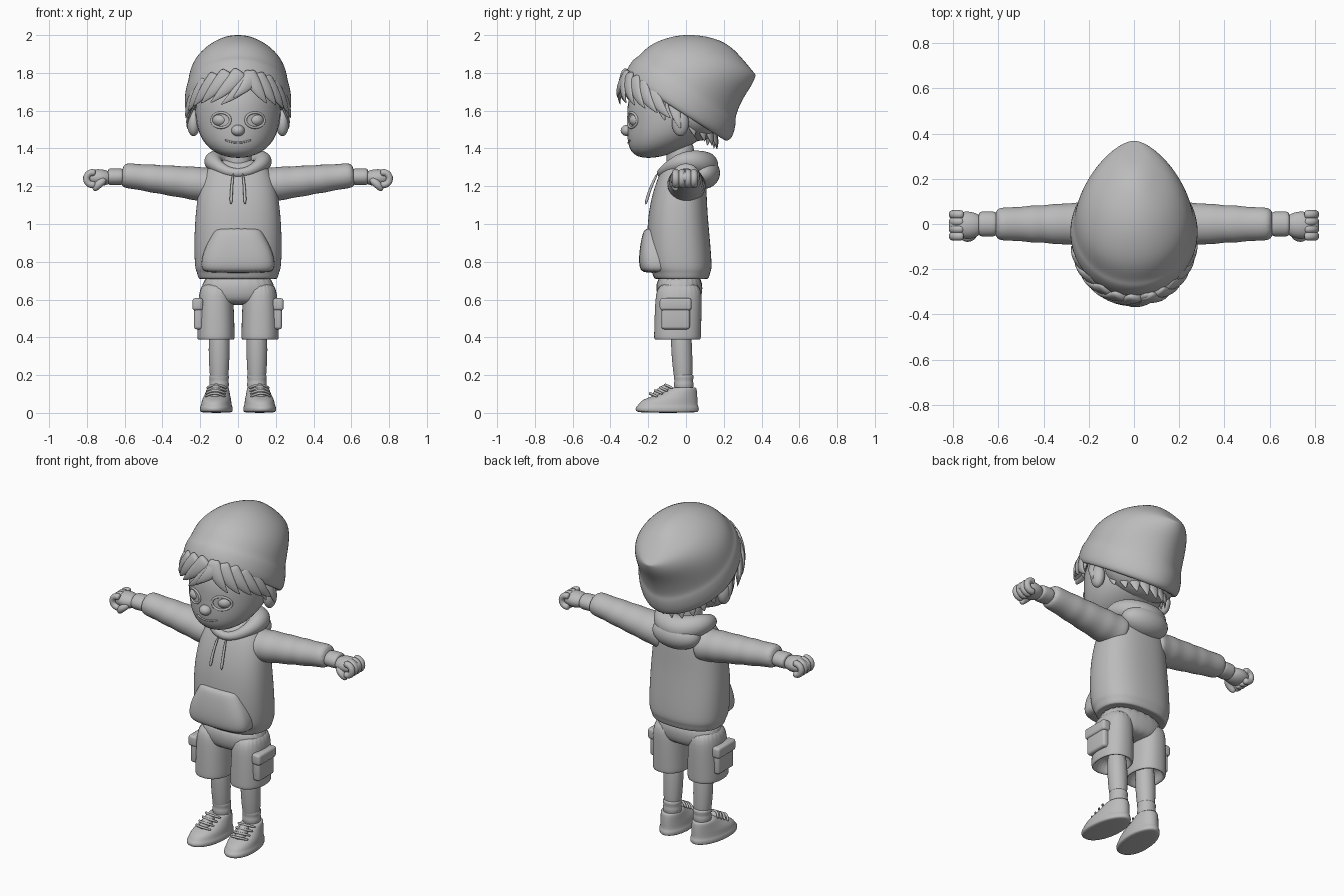
import bpy, bmesh
from math import sin, cos, pi, radians, sqrt
from mathutils import Vector, Matrix

if "Cube" in bpy.data.objects:
    bpy.data.objects.remove(bpy.data.objects["Cube"])

GREY = (.5, .5, .5, 1)
grey = bpy.data.materials.new("clay grey")
grey.use_nodes = True
grey.diffuse_color = GREY
grey.node_tree.nodes["Principled BSDF"].inputs["Base Color"].default_value = GREY


def finish(bm, name, mirror=False, subdivide=2, bevel=0):
    """Turn a bmesh into a smooth object, mirrored to the other side if asked."""
    bmesh.ops.recalc_face_normals(bm, faces=bm.faces)
    mesh = bpy.data.meshes.new(name)
    bm.to_mesh(mesh)
    bm.free()
    mesh.materials.append(grey)
    mesh.shade_smooth()
    obj = bpy.data.objects.new(name, mesh)
    bpy.context.collection.objects.link(obj)
    if bevel:
        rounding = obj.modifiers.new("rounding", "BEVEL")
        rounding.width, rounding.segments = bevel, 4
    if mirror:
        obj.modifiers.new("mirror", "MIRROR").use_mirror_merge = False
    if subdivide:
        smooth = obj.modifiers.new("smooth", "SUBSURF")
        smooth.levels = smooth.render_levels = subdivide


def skin(bm, rings, sides, power=2, pinch=0, closed=False):
    """Join rings given as (centre, cosine axis, sine axis)."""
    def square(value):
        return abs(value) ** (2 / power) * (1 if value > 0 else -1)
    loops = []
    for centre, u, v in rings:
        loop = []
        for i in range(sides):
            c, s = cos(2 * pi * i / sides), sin(2 * pi * i / sides)
            narrow = 1 - pinch * max(0, -c) ** 2
            loop.append(bm.verts.new(centre + u * square(c) + v * square(s) * narrow))
        loops.append(loop)
    pairs = list(zip(loops, loops[1:]))
    if closed:
        pairs.append((loops[-1], loops[0]))
    else:
        bm.faces.new(loops[0])
        bm.faces.new(loops[-1])
    for a, b in pairs:
        for i in range(sides):
            bm.faces.new((a[i - 1], a[i], b[i], b[i - 1]))


def loft(name, rows, cx=0, mirror=False, turn=Matrix(), **options):
    """Rows are (z, front, back, half width) or (front y, z, back y, z, half width)."""
    rings = []
    for *points, half in rows:
        if len(points) < 4:
            z, front_y, back_y = points
            points = front_y, z, back_y, z
        front, back = Vector((cx, *points[:2])), Vector((cx, *points[2:]))
        rings.append(((front + back) / 2, (front - back) / 2, Vector((half, 0, 0))))
    bm = bmesh.new()
    skin(bm, rings, sides=24, **options)
    bm.transform(turn)
    finish(bm, name, mirror)


def sweep(bm, points, radii, ref=(0, 1, 0), flat=1, closed=False):
    """Run a round or flattened section along a path."""
    points, rings, last = [Vector(p) for p in points], [], len(points) - 1
    for i, (point, radius) in enumerate(zip(points, radii)):
        ahead = points[(i + 1) % len(points)] if closed else points[min(i + 1, last)]
        behind = points[i - 1] if closed or i else point
        along = (ahead - behind).normalized()
        u = along.cross(Vector(ref)).normalized() * radius
        rings.append((point, u, u.cross(along) * flat))
    skin(bm, rings, sides=12, closed=closed)


def tube(name, points, radii, mirror=False, **options):
    bm = bmesh.new()
    sweep(bm, points, radii, **options)
    finish(bm, name, mirror)


def sphere(loc, size):
    bm = bmesh.new()
    bmesh.ops.create_uvsphere(bm, u_segments=32, v_segments=24, radius=1,
                              matrix=Matrix.Translation(loc) @ Matrix.Diagonal((*size, 1)))
    return bm


def ball(name, loc, size, mirror=False):
    finish(sphere(loc, size), name, mirror, subdivide=0)


def block(name, loc, size):
    bm = bmesh.new()
    bmesh.ops.create_cube(bm, size=1, matrix=Matrix.Translation(loc) @ Matrix.Diagonal((*size, 1)))
    finish(bm, name, mirror=True, subdivide=0, bevel=.015)


def circle(count):
    return [2 * pi * i / count for i in range(count)]


# Head: an egg whose lower half is pushed forward and widened into a jaw
SKULL, SKULL_SIZE, JAW, CHEEK = Vector((0, -.07, 1.6)), Vector((.225, .24, .25)), .13, .15


def jaw_amount(z):
    return max(0, (SKULL.z - z) / SKULL_SIZE.z) ** 2


def face_point(x, z):
    """Find the point on the front of the face at a given width and height."""
    low = jaw_amount(z)
    across = x / SKULL_SIZE.x / (1 + CHEEK * low)
    depth = SKULL_SIZE.y * sqrt(max(0, 1 - low - across ** 2))
    return Vector((x, SKULL.y - depth - JAW * low, z))


head = sphere(SKULL, SKULL_SIZE)
for vert in head.verts:
    low = jaw_amount(vert.co.z)
    vert.co.x *= 1 + CHEEK * low
    vert.co.y -= JAW * low
finish(head, "head", subdivide=0)
tube("neck", [(0, -.03, z) for z in (1.25, 1.35, 1.45)], [.08, .075, .08])

# Face
EYE_X, EYE_Z = .09, 1.55
ball("nose", face_point(0, 1.495), (.035, .035, .03))
ball("ear", (.235, -.03, 1.535), (.035, .045, .07), mirror=True)
ball("eye", face_point(EYE_X, EYE_Z) + Vector((0, .037, 0)), (.047, .047, .038), mirror=True)
lid = [face_point(EYE_X + .05 * cos(a), EYE_Z + .04 * sin(a)) for a in circle(24)]
tube("eyelid", lid, [.007] * len(lid), mirror=True, closed=True)
smile = [face_point(.07 * s, 1.43 + .015 * s * s) for s in (-1, -.7, -.3, 0, .3, .7, 1)]
tube("mouth", smile, [.005] * len(smile))

# Hair: swept locks growing from under the hat, with a mass behind
ball("back_hair", (0, .06, 1.58), (.23, .14, .14))


def brim_height(y):
    return 1.57 - .63 * y


def scalp(angle, z, offset):
    a = radians(angle)
    return Vector((sin(a) * (.235 + offset), -.06 - cos(a) * (.26 + offset), z))


def lock(bm, start, end, drop, width, offset=0):
    """Add a tapered lock that starts under the brim and flicks outward."""
    top = brim_height(scalp(start, 0, offset).y) + .04
    root = scalp(start, top, offset)
    middle = scalp(start * .6 + end * .4, top - drop * .55, offset + .05)
    tip = scalp(end, top - drop, offset + .045)
    steps = [i / 7 for i in range(8)]
    path = [root.lerp(middle, t).lerp(middle.lerp(tip, t), t) for t in steps]
    outward = middle - Vector((0, -.06, middle.z))
    sweep(bm, path, [width * (1 - t * t) + .002 for t in steps], ref=outward, flat=.45)


hair = bmesh.new()
for start in range(20, -70, -16):
    lock(hair, start, start * .8 - 35, drop=.17, width=.042)
for start in range(12, 70, 12):
    lock(hair, start, start * 1.1 + 20, drop=.17, width=.042)
lock(hair, 22, -5, drop=.13, width=.04)
for side in (-1, 1):
    for angle in (72, 88):
        lock(hair, angle * side, (angle + 8) * side, drop=.15, width=.03, offset=-.01)
for angle in range(112, 250, 17):
    lock(hair, angle, angle + 6, drop=.14, width=.04, offset=-.08)
finish(hair, "hair_locks", subdivide=1)

# Knitted hat with a folded band and a floppy point behind
loft("hat", [(-.27, 1.77, .18, 1.47, .24), (-.31, 1.76, .21, 1.43, .27),
             (-.33, 1.8, .25, 1.45, .29), (-.28, 1.88, .27, 1.54, .28),
             (-.26, 1.88, .26, 1.56, .27), (-.2, 1.95, .3, 1.66, .26),
             (-.1, 1.99, .35, 1.73, .22), (.02, 2.01, .37, 1.78, .16),
             (.19, 1.98, .37, 1.79, .08), (.28, 1.9, .36, 1.8, .03)], pinch=.15)

# Hooded top: body, sleeves, hood, cords and front pocket
loft("hoodie_body", [(.72, -.14, .1, .19), (.7, -.17, .12, .21), (.75, -.18, .13, .22),
                     (.76, -.2, .14, .23), (.9, -.21, .13, .235), (1.1, -.2, .11, .225),
                     (1.28, -.14, .11, .19), (1.35, -.09, .05, .1)], power=2.4)
reach = [i / 12 for i in range(13)]
tube("sleeve", [(.1 + .52 * t, 0, 1.2 + .06 * t) for t in reach],
     [.1 - .035 * t + .003 * sin(t * 30) for t in reach], mirror=True, flat=1.1)
tube("cuff", [(x, 0, 1.25) for x in (.6, .63, .68, .69)], [.045, .046, .047, .04],
     mirror=True, flat=1.25)

rim, rim_radii = [], []
for a in circle(32):
    back = (1 - cos(a)) / 2
    rim.append((.13 * sin(a), -.015 - .115 * cos(a), 1.27 + .04 * back + .04 * sin(a) ** 2))
    rim_radii.append(.025 + .05 * back)
tube("hood_rim", rim, rim_radii, ref=(0, 0, 1), closed=True)
ball("hood_bag", (0, .09, 1.27), (.15, .09, .085))
tube("hood_cord", [(.025, -.15, 1.27), (.035, -.19, 1.19), (.037, -.215, 1.1)],
     [.007, .007, .01], mirror=True)
loft("front_pocket", [(.74, -.22, -.08, .17), (.76, -.25, -.06, .2), (.85, -.25, -.06, .19),
                      (.96, -.23, -.08, .13), (.98, -.21, -.09, .12)], power=3)

# Fists with curled fingers
ball("palm", (.74, -.005, 1.245), (.08, .06, .045), mirror=True)
fingers = bmesh.new()
for i in range(4):
    bends = [radians(bend) for bend in range(120, -160, -40)]
    sweep(fingers, [(.77 + .035 * cos(a), .032 * i - .054, 1.24 + .035 * sin(a)) for a in bends],
          [.02] * len(bends))
finish(fingers, "fingers", mirror=True)
tube("thumb", [(.7, -.045, 1.24), (.74, -.065, 1.21), (.765, -.05, 1.175)],
     [.02, .024, .014], mirror=True, ref=(1, 0, 0))

# Cargo shorts
loft("shorts_hips", [(.57, -.13, .06, .13), (.62, -.16, .09, .2), (.75, -.16, .09, .19)], power=2.4)
loft("shorts_leg", [(.46, -.12, .04, .07), (.39, -.15, .06, .08), (.385, -.17, .08, .1),
                    (.41, -.17, .08, .1), (.6, -.165, .085, .095), (.7, -.15, .08, .08)],
     cx=.117, mirror=True, power=2.3)
block("cargo_pocket", (.208, -.055, .515), (.05, .15, .145))
block("cargo_flap", (.213, -.055, .575), (.056, .168, .065))

# Legs and rolled socks
tube("leg", [(.1, -.01, .1), (.1, -.02, .27), (.1, -.03, .5)], [.045, .058, .06],
     mirror=True)
tube("sock", [(.1, -.012, .09 + .02 * i) for i in range(7)],
     [.05 + .006 * (i % 2) for i in range(7)], mirror=True)

# Laced shoes, toes turned slightly out
turn = Matrix.Translation((.104, 0, 0)) @ Matrix.Rotation(radians(6), 4, "Z")
loft("shoe", [(0, -.25, .06, .08), (.01, -.27, .07, .086), (.03, -.27, .07, .086),
              (.04, -.255, .062, .08), (.07, -.24, .062, .077), (.1, -.14, .06, .065),
              (.14, -.08, .056, .057), (.13, -.06, .04, .04)],
     mirror=True, turn=turn, power=2.2, pinch=.15)
tongue = bmesh.new()
sweep(tongue, [(0, -.18, .07), (0, -.13, .1), (0, -.09, .14)], [.03, .036, .03], ref=(1, 0, 0))
tongue.transform(turn)
finish(tongue, "shoe_tongue", mirror=True)
laces = bmesh.new()
for i in range(4):
    arc = [(.056 * s, .027 * i - .195 + .04 * s * s, .105 + .015 * i - .02 * s * s)
           for s in (-1, -.5, 0, .5, 1)]
    sweep(laces, arc, [.007] * len(arc), ref=(0, 0, 1))
laces.transform(turn)
finish(laces, "shoe_laces", mirror=True)
